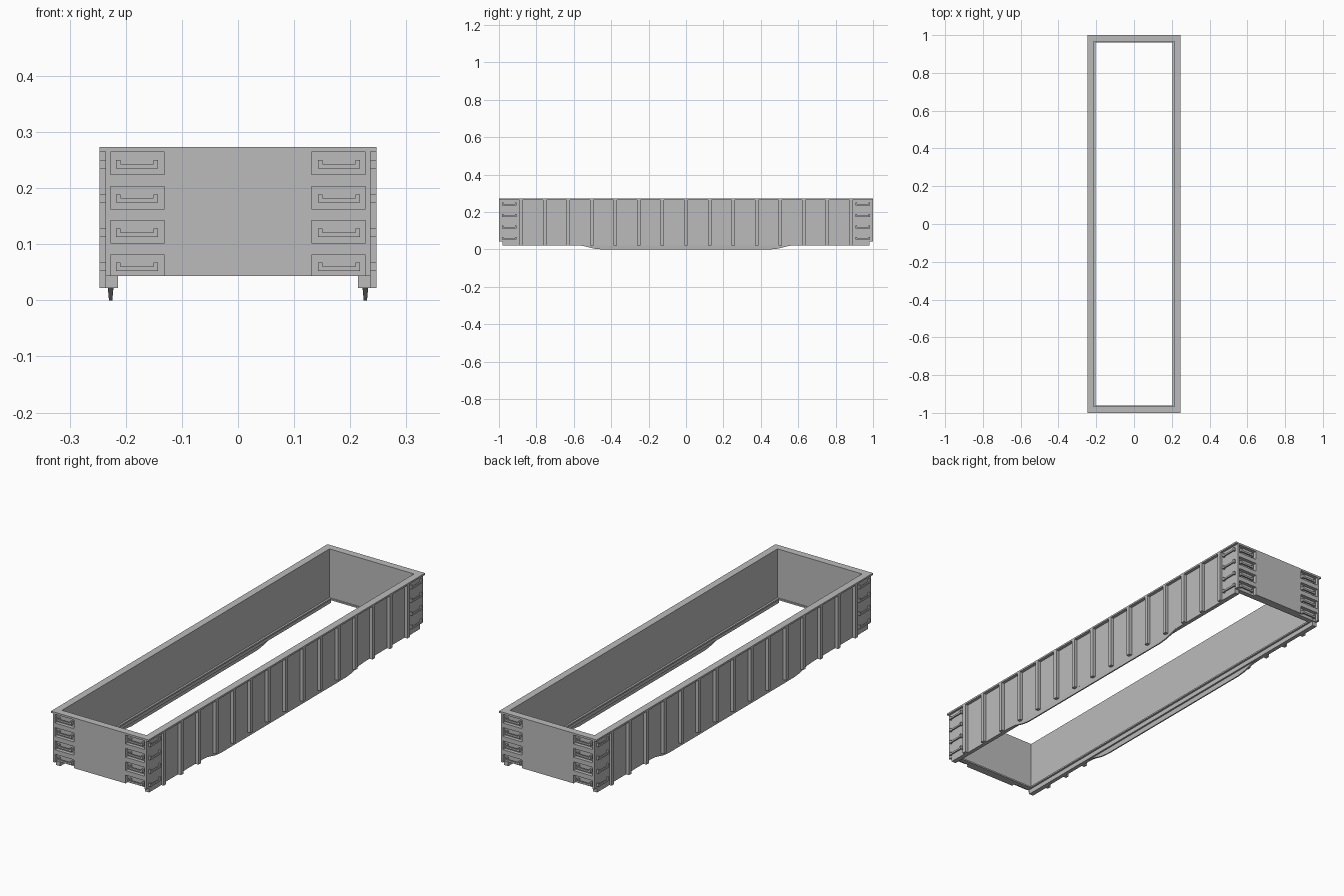
import bpy
import bmesh

if "Cube" in bpy.data.objects:
    bpy.data.objects.remove(bpy.data.objects["Cube"], do_unlink=True)

grey = bpy.data.materials.new("plain grey")
grey.use_nodes = True
GREY = (0.5, 0.5, 0.5, 1.0)
grey.diffuse_color = GREY
grey.node_tree.nodes["Principled BSDF"].inputs["Base Color"].default_value = GREY

HALF_LEN, HALF_WID, TOP = 1.0, 0.247, 0.273
RIM_Z, END_Z, SILL_Z = 0.265, 0.043, 0.022
IN_X, IN_Y = 0.214, 0.967
WALL_X, CORNER_X, CORNER_Y = 0.232, 0.236, 0.98
RUNG_Z = [0.235 - 0.061 * i for i in range(4)]
SIGNS = (-1, 1)


def finish(bm, name):
    bmesh.ops.recalc_face_normals(bm, faces=bm.faces)
    mesh = bpy.data.meshes.new(name)
    bm.to_mesh(mesh)
    bm.free()
    mesh.materials.append(grey)
    obj = bpy.data.objects.new(name, mesh)
    bpy.context.collection.objects.link(obj)
    return obj


def add_box(bm, xs, ys, zs):
    verts = bmesh.ops.create_cube(bm, size=1)["verts"]
    for v in verts:
        for axis, (a, b) in enumerate((xs, ys, zs)):
            v.co[axis] = (a + b) / 2 + v.co[axis] * abs(b - a)


def boxes(name, items):
    bm = bmesh.new()
    for item in items:
        add_box(bm, *item)
    return finish(bm, name)


def span(sign, a, b):
    return (sign * a, sign * b)


def cut(target, cutter):
    mod = target.modifiers.new("cut", "BOOLEAN")
    mod.operation, mod.solver, mod.object = "DIFFERENCE", "EXACT", cutter
    cutter.hide_render = True
    bpy.context.view_layer.objects.active = target
    bpy.ops.object.modifier_apply(modifier=mod.name)
    bpy.data.objects.remove(cutter, do_unlink=True)


# top rim, a flat frame round the opening
rim = boxes("top_rim", [((-HALF_WID, HALF_WID), (-HALF_LEN, HALF_LEN), (RIM_Z, TOP))])
cut(rim, boxes("opening", [((-IN_X, IN_X), (-IN_Y, IN_Y), (0.2, 0.3))]))

# inner ledge at the foot of the walls
ledge = boxes("inner_ledge", [((-IN_X, IN_X), (-IN_Y, IN_Y), (END_Z, 0.05))])
cut(ledge, boxes("ledge_opening", [((-0.205, 0.205), (-0.961, 0.961), (0, 0.1))]))

for sy in SIGNS:
    end = "front" if sy < 0 else "back"

    # end wall with recessed ladder pockets
    wall = boxes(end + "_wall", [((-CORNER_X, CORNER_X), span(sy, IN_Y, HALF_LEN), (END_Z, RIM_Z))])
    pockets = []
    for sx in SIGNS:
        for z in RUNG_Z:
            bottom = max(z - 0.011, END_Z - 0.01) if z > 0.1 else END_Z - 0.01
            pockets.append((span(sx, 0.131, 0.227), span(sy, 0.984, 1.02), (bottom, z + 0.029)))
    cut(wall, boxes("pockets", pockets))

    # end ladder rungs: a bar hung between two brackets
    rungs = []
    for sx in SIGNS:
        for z in RUNG_Z:
            rungs.append((span(sx, 0.151, 0.209), span(sy, 0.992, 0.999), (z, z + 0.008)))
            for x in (0.143, 0.209):
                rungs.append((span(sx, x, x + 0.008), span(sy, 0.984, 0.999), (z, z + 0.015)))
    boxes(end + "_ladder_rungs", rungs)

for sx in SIGNS:
    side = "left" if sx > 0 else "right"

    # side wall
    boxes(side + "_wall", [(span(sx, IN_X, WALL_X), (-IN_Y, IN_Y), (SILL_Z, RIM_Z))])

    # corner panels and the short legs under the end walls
    corners = []
    for sy in SIGNS:
        corners.append((span(sx, WALL_X, CORNER_X), span(sy, 0.88, IN_Y), (SILL_Z, RIM_Z)))
        corners.append((span(sx, IN_X, CORNER_X), span(sy, IN_Y, CORNER_Y), (SILL_Z, END_Z)))
    boxes(side + "_corner_panels", corners)

    # vertical ribs
    ribs = []
    for i in range(-7, 8):
        y = i * 0.126
        ribs.append((span(sx, WALL_X, HALF_WID), (y - 0.009, y + 0.009), (SILL_Z, RIM_Z)))
    boxes(side + "_ribs", ribs)

    # side ladder rungs
    rungs = []
    for sy in SIGNS:
        for z in RUNG_Z:
            rungs.append((span(sx, 0.241, HALF_WID), span(sy, 0.913, 0.977), (z, z + 0.008)))
            for y in (0.905, 0.977):
                rungs.append((span(sx, CORNER_X, HALF_WID), span(sy, y, y + 0.008), (z, z + 0.015)))
    boxes(side + "_ladder_rungs", rungs)

    # deep-bellied side sill, thinner towards its lower edge
    half = [(0.59, SILL_Z), (0.55, 0.019), (0.49, 0.004), (0.45, 0.0)]
    outline = half + [(-y, z) for y, z in reversed(half)]
    bm = bmesh.new()
    rings = []
    for offset in SIGNS:
        rings.append([
            bm.verts.new((sx * (0.227 + offset * (0.003 + 0.09 * z)), y, z)) for y, z in outline
        ])
        bm.faces.new(rings[-1])
    for i in range(len(outline)):
        j = (i + 1) % len(outline)
        bm.faces.new((rings[0][i], rings[0][j], rings[1][j], rings[1][i]))
    finish(bm, side + "_belly_sill")
